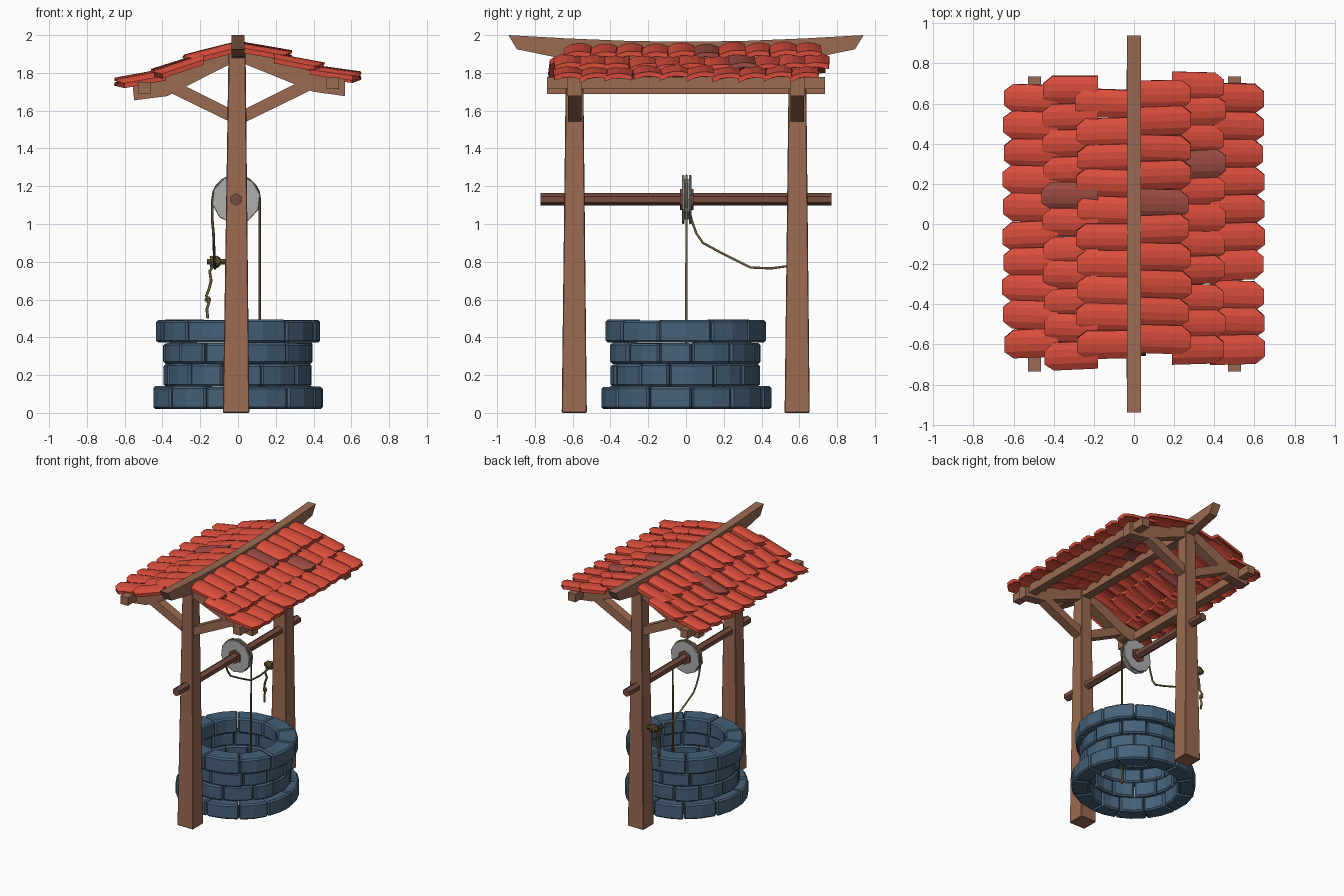
import bpy, bmesh, math, random
from mathutils import Vector, Matrix

if "Cube" in bpy.data.objects:
    bpy.data.objects.remove(bpy.data.objects["Cube"])

random.seed(4)
rnd = lambda a: random.uniform(-a, a)


def material(name, col):
    m = bpy.data.materials.new(name)
    m.diffuse_color = (*col, 1)
    m.use_nodes = True
    m.node_tree.nodes["Principled BSDF"].inputs["Base Color"].default_value = m.diffuse_color
    return m


WOOD = material("wood", (0.33, 0.145, 0.085))
AXLE = material("dark_wood", (0.19, 0.075, 0.05))
STONE = material("slate", (0.06, 0.12, 0.19))
TILE = material("tile", (0.70, 0.075, 0.045))
OLD = material("faded_tile", (0.33, 0.07, 0.055))
ROPE = material("rope", (0.16, 0.11, 0.045))
PEG = material("peg_wood", (0.09, 0.07, 0.02))
METAL = material("metal", (0.42, 0.42, 0.42))


def finish(name, bm, *mats, bevel=0):
    bmesh.ops.recalc_face_normals(bm, faces=bm.faces)
    me = bpy.data.meshes.new(name)
    bm.to_mesh(me)
    bm.free()
    for m in mats:
        me.materials.append(m)
    ob = bpy.data.objects.new(name, me)
    bpy.context.collection.objects.link(ob)
    if bevel:
        b = ob.modifiers.new("bevel", 'BEVEL')
        b.width, b.segments, b.limit_method = bevel, 1, 'ANGLE'
        b.angle_limit = math.radians(40)
    return ob


def loft(bm, a, b, mat=0):
    """Solid between two matching loops of points."""
    va, vb = [bm.verts.new(p) for p in a], [bm.verts.new(p) for p in b]
    n = len(a)
    fs = [bm.faces.new(va), bm.faces.new(vb[::-1])]
    fs += [bm.faces.new((va[i], va[(i + 1) % n], vb[(i + 1) % n], vb[i])) for i in range(n)]
    for f in fs:
        f.material_index = mat


def solid(name, a, b, mat, bevel=0):
    bm = bmesh.new()
    loft(bm, a, b)
    return finish(name, bm, mat, bevel=bevel)


def rect(x0, x1, y0, y1, z):
    return [(x0, y0, z), (x1, y0, z), (x1, y1, z), (x0, y1, z)]


def slab_y(name, prof, y0, y1, mat, bevel=0):
    """Profile in x,z extruded along y."""
    return solid(name, [(x, y0, z) for x, z in prof], [(x, y1, z) for x, z in prof], mat, bevel)


def ngon(cx, cz, r, n, turn=0):
    return [(cx + r * math.cos(turn + math.tau * i / n), cz + r * math.sin(turn + math.tau * i / n))
            for i in range(n)]


def rope(name, pts, r=0.007, cyclic=False):
    cu = bpy.data.curves.new(name, 'CURVE')
    cu.dimensions = '3D'
    cu.bevel_depth, cu.bevel_resolution, cu.use_fill_caps = r, 1, True
    sp = cu.splines.new('POLY')
    sp.points.add(len(pts) - 1)
    for p, q in zip(sp.points, pts):
        p.co = (*q, 1)
    sp.use_cyclic_u = cyclic
    cu.materials.append(ROPE)
    bpy.context.collection.objects.link(bpy.data.objects.new(name, cu))


# Stone courses: z range, inner and outer radius, brick count, angular offset
COURSES = [(0.02, 0.14, 0.33, 0.45, 12, 0.1), (0.14, 0.26, 0.32, 0.395, 12, 0.35),
           (0.26, 0.372, 0.32, 0.4, 12, 0.12), (0.372, 0.492, 0.29, 0.43, 10, 0.3)]
for k, (z0, z1, ri, ro, n, off) in enumerate(COURSES):
    bm = bmesh.new()
    cuts = [off + math.tau * i / n + rnd(0.06) for i in range(n)]
    cuts.append(cuts[0] + math.tau)
    for a0, a1 in zip(cuts, cuts[1:]):
        a0, a1, r, dz = a0 + 0.004, a1 - 0.004, ro + rnd(0.006), rnd(0.004)
        angs = [a0, (a0 + a1) / 2, a1]
        plan = [(r * math.cos(a), r * math.sin(a)) for a in angs]
        plan += [(ri * math.cos(a), ri * math.sin(a)) for a in angs[::-1]]
        loft(bm, [(x, y, z0) for x, y in plan], [(x, y, z1 + dz) for x, y in plan])
    finish(f"stone_course_{k + 1}", bm, STONE, bevel=0.011)

# Timber frames: post, rafters and braces at each end
LEFT = [(0, 1.94), (-0.065, 1.925), (-0.38, 1.785), (-0.56, 1.755), (-0.55, 1.655),
        (-0.375, 1.677), (-0.065, 1.835), (0, 1.86)]
RIGHT = [(0, 1.94), (0.04, 1.925), (0.4, 1.805), (0.566, 1.78), (0.566, 1.677),
         (0.40, 1.70), (0.04, 1.845), (0, 1.86)]
for s, end in ((-1, "front"), (1, "back")):
    y = 0.59 * s
    solid(f"{end}_post", rect(-0.08, 0.06, y - 0.068, y + 0.065, 0),
          rect(-0.05, 0.04, y - 0.045, y + 0.045, 1.93), WOOD, 0.004)
    for side, prof, m in (("left", LEFT, -1), ("right", RIGHT, 1)):
        slab_y(f"{end}_{side}_rafter", prof, y - 0.038, y + 0.038, WOOD)
        slab_y(f"{end}_{side}_brace", [(m * 0.03, 1.535), (m * 0.03, 1.605), (m * 0.33, 1.755),
                                       (m * 0.42, 1.725)], y - 0.036, y + 0.036, WOOD)

# Purlins and the curved ridge beam
for name, x, z in (("left_purlin", -0.497, 1.72), ("right_purlin", 0.502, 1.747)):
    slab_y(name, ngon(x, z, 0.046, 4, math.pi / 4), -0.735, 0.735, WOOD)
half = [(0, 1.965), (0.3, 1.969), (0.62, 1.982), (0.94, 2.0)]
under = [(0.895, 1.925), (0.7, 1.885), (0.5, 1.865)]
ridge = half + under + [(-y, z) for y, z in under[::-1]] + [(-y, z) for y, z in half[:0:-1]]
solid("ridge_beam", [(-0.034, y, z) for y, z in ridge], [(0.034, y, z) for y, z in ridge], WOOD)

# Roof tile rows: upper and lower edge (x,z), y span, count, index of the faded tile
ROWS = [("left_upper", -0.01, 1.957, -0.29, 1.888, -0.67, 0.66, 10, -1),
        ("left_middle", -0.18, 1.9, -0.452, 1.812, -0.72, 0.73, 11, 6),
        ("left_lower", -0.38, 1.815, -0.652, 1.765, -0.66, 0.685, 10, -1),
        ("right_upper", 0.01, 1.957, 0.28, 1.91, -0.64, 0.71, 10, 5),
        ("right_middle", 0.19, 1.895, 0.452, 1.845, -0.70, 0.755, 11, 7),
        ("right_lower", 0.38, 1.835, 0.65, 1.797, -0.70, 0.695, 10, -1)]
for name, x0, z0, x1, z1, y0, y1, n, faded in ROWS:
    bm = bmesh.new()
    pitch = (y1 - y0) / n
    w = pitch * 0.53
    for i in range(n):
        # humped cross-section whose outer corners stop short of the lower edge
        section = [(-w, -0.016), (-w * 0.5, 0.001), (0, 0.005), (w * 0.5, 0.001), (w, -0.016)]
        ring = [(v, h, 0) for v, h in section] + [(v, h - 0.026, 0) for v, h in section[::-1]]
        roll, yaw = Matrix.Rotation(0.09 + rnd(0.07), 2), rnd(0.012)
        yc, dx, dz = y0 + pitch * (i + 0.5), rnd(0.008), rnd(0.006)

        def place(v, h, t):
            p = roll @ Vector((v, h))
            return (x0 + (x1 - x0) * t + (dx if t else 0), yc + p.x + yaw * t,
                    z0 + (z1 - z0) * t + p.y + dz)
        loft(bm, [place(v, h, 0) for v, h, _ in ring],
             [place(v, h, 1 - 0.17 * (abs(v) > w * 0.9)) for v, h, _ in ring],
             1 if i == faded else 0)
    finish(f"{name}_roof_tiles", bm, TILE, OLD)

# Axle and pulley
CX, CZ = -0.01, 1.13
slab_y("axle", ngon(CX, CZ, 0.033, 6, math.pi / 6), -0.77, 0.77, AXLE)
slab_y("pulley_hub", ngon(CX, CZ, 0.055, 6, math.pi / 6), -0.032, 0.04, AXLE)
slab_y("pulley_core", ngon(CX, CZ, 0.113, 10), -0.012, 0.02, METAL)
for name, a, b in (("front_pulley_rim", -0.021, -0.008), ("back_pulley_rim", 0.015, 0.028)):
    slab_y(name, ngon(CX, CZ, 0.13, 10, 0.2), a, b, METAL, 0.003)

# Rope from the well, over the pulley, to the peg on the back post
arc = [(CX + 0.125 * math.cos(a), 0.003, CZ + 0.125 * math.sin(a))
       for a in [math.pi * i / 10 for i in range(11)]]
rope("well_rope", [(0.115, 0, 0.02)] + arc + [
    (-0.136, 0.03, 1.02), (-0.13, 0.055, 0.95), (-0.128, 0.09, 0.9), (-0.126, 0.2, 0.84),
    (-0.124, 0.34, 0.77), (-0.122, 0.45, 0.765), (-0.12, 0.56, 0.78)])

# Peg with rope loops and hanging tail
sec = [(0.58 + a, 0.8 + b) for a, b in ngon(0, 0, 0.017, 6)]
solid("rope_peg", [(-0.165, y, z) for y, z in sec], [(-0.04, y, z) for y, z in sec], PEG)
for i, x in enumerate((-0.137, -0.122, -0.108)):
    rope(f"rope_loop_{i + 1}", [(x + 0.008 * math.sin(2 * j), 0.58 + y, 0.8 + z)
         for j, (y, z) in enumerate(ngon(0, 0, 0.025, 8))], 0.008, True)
rope("rope_tail", [(-0.125, 0.56, 0.785), (-0.15, 0.555, 0.75), (-0.142, 0.57, 0.7),
                   (-0.152, 0.56, 0.66), (-0.168, 0.575, 0.62), (-0.152, 0.565, 0.59),
                   (-0.165, 0.57, 0.55), (-0.16, 0.565, 0.5)], 0.008)
rope("tail_knot", [(-0.16 + x, 0.57 + 0.012 * math.sin(3 * i), 0.6 + z)
                   for i, (x, z) in enumerate(ngon(0, 0, 0.012, 6))], 0.007, True)
